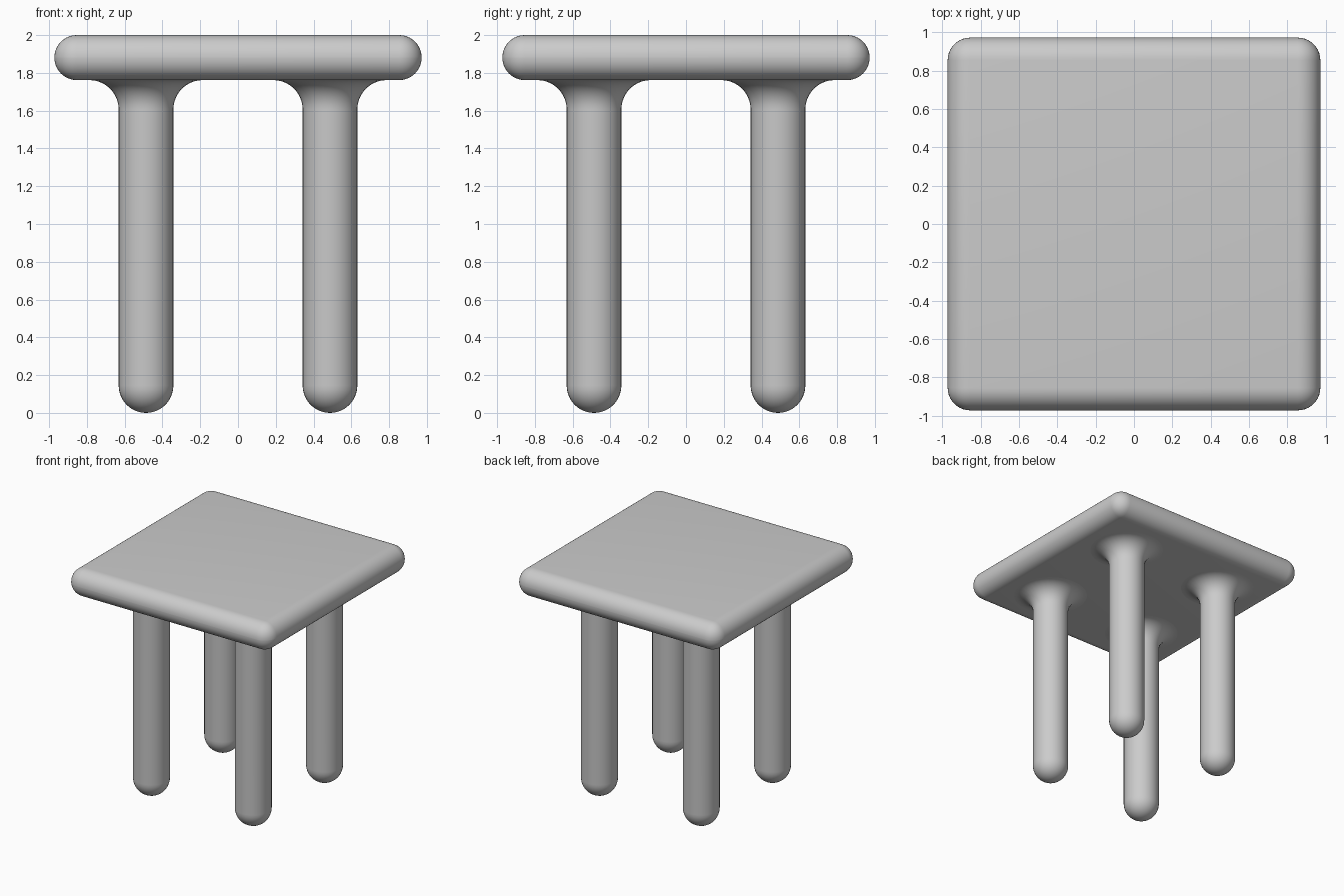
import bpy
import bmesh
from math import sin, cos, pi
from mathutils import Vector

cube = bpy.data.objects.get("Cube")
if cube:
    bpy.data.objects.remove(cube, do_unlink=True)

HALF = 0.972        # half width of the top
THICK = 0.238       # thickness of the top
LEG_R = 0.145
LEG_POS = 0.487
FLARE = 0.155       # fillet radius where a leg meets the top
UNDER = 2 - THICK

grey = bpy.data.materials.new("plain grey")
grey.use_nodes = True
grey.diffuse_color = (0.6, 0.6, 0.6, 1)
grey.node_tree.nodes["Principled BSDF"].inputs["Base Color"].default_value = grey.diffuse_color


def make_object(name, bm):
    bmesh.ops.recalc_face_normals(bm, faces=bm.faces)
    mesh = bpy.data.meshes.new(name)
    bm.to_mesh(mesh)
    bm.free()
    mesh.materials.append(grey)
    obj = bpy.data.objects.new(name, mesh)
    bpy.context.collection.objects.link(obj)
    bpy.ops.object.select_all(action="DESELECT")
    obj.select_set(True)
    bpy.context.view_layer.objects.active = obj
    bpy.ops.object.shade_smooth_by_angle(angle=pi / 4)
    return obj


# Square top with fully rounded edges and corners
bm = bmesh.new()
bmesh.ops.create_cube(bm, size=1)
bmesh.ops.scale(bm, vec=(2 * HALF, 2 * HALF, THICK), verts=bm.verts)
bmesh.ops.translate(bm, vec=(0, 0, UNDER + THICK / 2), verts=bm.verts)
bmesh.ops.bevel(bm, geom=bm.edges[:], offset=THICK / 2 - 0.001, segments=10,
                profile=0.5, affect="EDGES")
make_object("table_top", bm)

# Leg profile: round foot, straight shaft, flared fillet under the top
STEPS = 10
angles = [pi / 2 * i / STEPS for i in range(STEPS + 1)]
profile = [Vector((LEG_R * sin(a), 0, LEG_R * (1 - cos(a)))) for a in angles]
profile += [Vector((LEG_R + FLARE * (1 - cos(a)), 0, UNDER - FLARE + FLARE * sin(a)))
            for a in angles]


def make_leg(name, x, y):
    bm = bmesh.new()
    verts = [bm.verts.new(p) for p in profile]
    edges = [bm.edges.new(pair) for pair in zip(verts, verts[1:])]
    bmesh.ops.spin(bm, geom=verts + edges, cent=(0, 0, 0), axis=(0, 0, 1),
                   angle=2 * pi, steps=32)
    bmesh.ops.remove_doubles(bm, verts=bm.verts, dist=0.0005)
    bmesh.ops.translate(bm, vec=(x, y, 0), verts=bm.verts)
    make_object(name, bm)


for row, y in (("front", -LEG_POS), ("back", LEG_POS)):
    for side, x in (("left", LEG_POS), ("right", -LEG_POS)):
        make_leg(f"{row}_{side}_leg", x, y)
